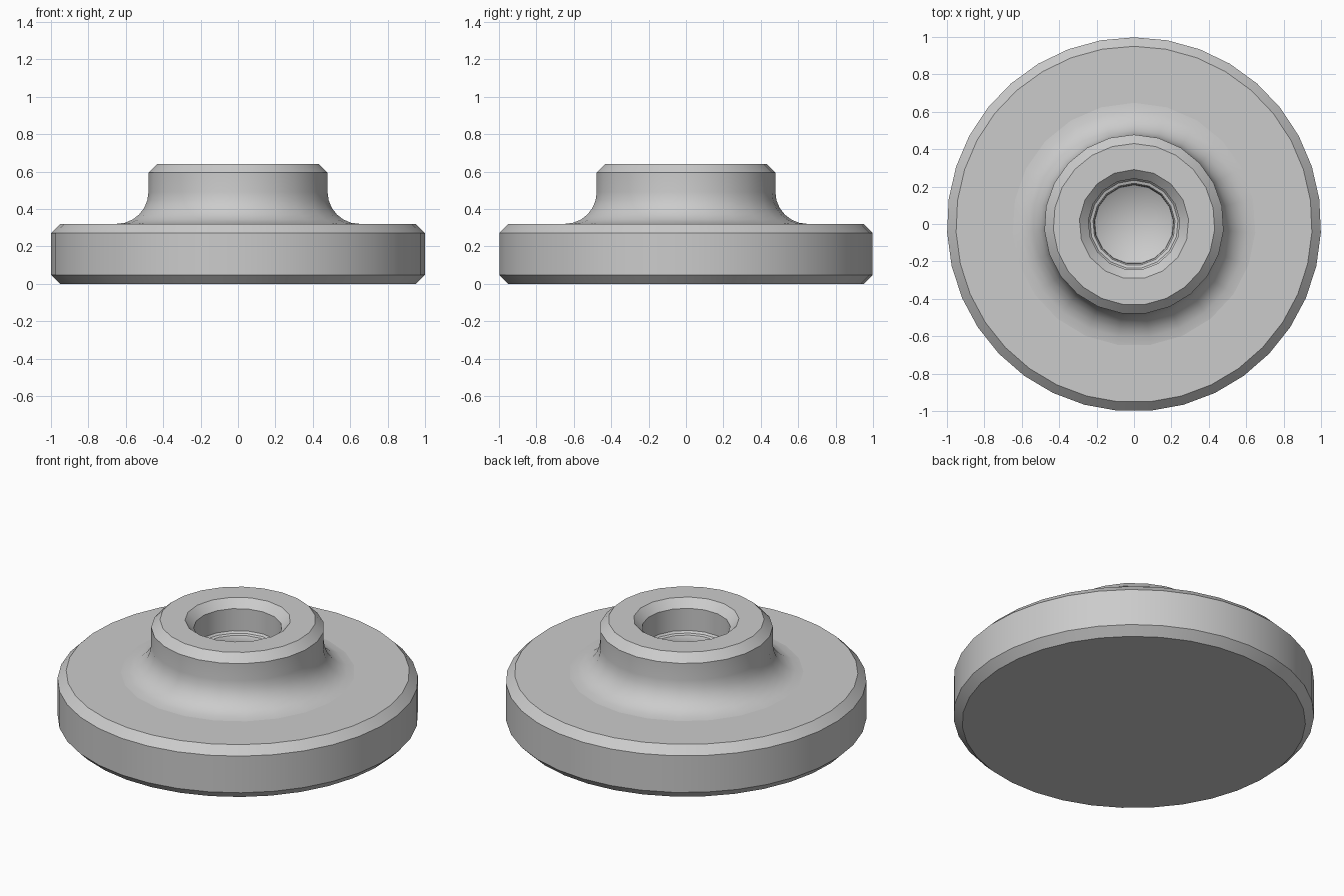
import bpy, bmesh
from math import sin, cos, pi, radians

cube = bpy.data.objects.get("Cube")
if cube:
    bpy.data.objects.remove(cube, do_unlink=True)

grey = bpy.data.materials.new("plain grey")
grey.use_nodes = True
colour = (0.6, 0.6, 0.6, 1)
grey.diffuse_color = colour
grey.node_tree.nodes["Principled BSDF"].inputs["Base Color"].default_value = colour


def lathe(bm, profile, sides):
    """Revolve (radius, z) points; returns the list of vertex rings."""
    rings = []
    for r, z in profile:
        if r == 0:
            rings.append([bm.verts.new((0, 0, z))] * sides)
        else:
            angles = [pi / 2 + 2 * pi * i / sides for i in range(sides)]
            rings.append([bm.verts.new((r * cos(a), r * sin(a), z)) for a in angles])
    for low, high in zip(rings, rings[1:]):
        for i in range(sides):
            j = (i + 1) % sides
            corners = dict.fromkeys((low[i], low[j], high[j], high[i]))
            bm.faces.new(list(corners))
    return rings


def finish(bm, name):
    mesh = bpy.data.meshes.new(name)
    bm.to_mesh(mesh)
    bm.free()
    obj = bpy.data.objects.new(name, mesh)
    bpy.context.collection.objects.link(obj)
    mesh.materials.append(grey)
    obj.location.y = -0.002
    bpy.ops.object.select_all(action='DESELECT')
    obj.select_set(True)
    bpy.context.view_layer.objects.active = obj
    bpy.ops.object.shade_smooth_by_angle(angle=radians(30))


def loop_edges(bm, ring):
    return [bm.edges.get((ring[i - 1], ring[i])) for i in range(len(ring))]


# Chamfered base disc, open under the hub
bm = bmesh.new()
lathe(bm, [(0, 0), (0.952, 0), (1, 0.048), (1, 0.272), (0.952, 0.32), (0.58, 0.32)], 35)
finish(bm, "base_disc")

# Hub with a concave fillet at its foot and a chamfered top
bm = bmesh.new()
fillet = [(0.65 - 0.17 * sin(t), 0.491 - 0.17 * cos(t))
          for t in (pi / 2 * k / 6 for k in range(7))]
outer = lathe(bm, fillet + [(0.48, 0.595), (0.432, 0.642)], 23)

# Stepped socket with a drilled cone at the bottom
socket = [(0.293, 0.642), (0.245, 0.595), (0.245, 0.46), (0.236, 0.448),
          (0.22, 0.443), (0.213, 0.43), (0.211, 0.4), (0, 0.28)]
inner = lathe(bm, socket, 17)

# Flat rim between hub and socket
rim = bmesh.ops.triangle_fill(
    bm, edges=loop_edges(bm, outer[-1]) + loop_edges(bm, inner[0]),
    use_beauty=True, normal=(0, 0, 1))
for face in rim["geom"]:
    if isinstance(face, bmesh.types.BMFace):
        face.normal_update()
        if face.normal.z < 0:
            face.normal_flip()
finish(bm, "hub")
